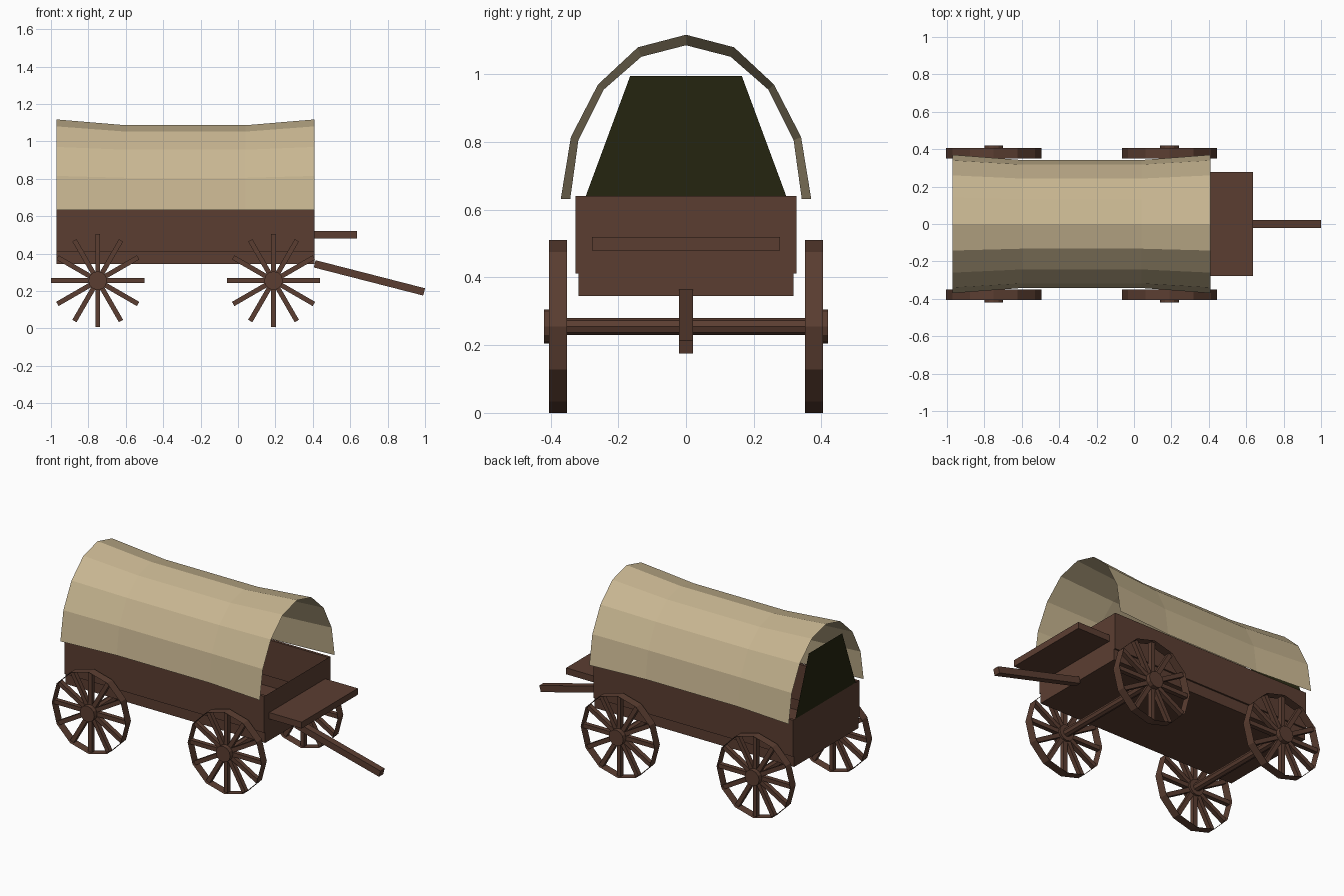
import bpy, bmesh, math
from mathutils import Matrix, Vector

if "Cube" in bpy.data.objects:
    bpy.data.objects.remove(bpy.data.objects["Cube"])


def material(name, rgb):
    m = bpy.data.materials.new(name)
    m.diffuse_color = (*rgb, 1)
    m.use_nodes = True
    m.node_tree.nodes["Principled BSDF"].inputs["Base Color"].default_value = m.diffuse_color
    return m


WOOD = material("dark wood", (0.105, 0.048, 0.031))
CANVAS = material("tan canvas", (0.58, 0.47, 0.285))
SHADOW = material("dark olive cloth", (0.018, 0.018, 0.005))


def finish(name, bm, mat, normals=True):
    if normals:
        bmesh.ops.recalc_face_normals(bm, faces=bm.faces)
    me = bpy.data.meshes.new(name)
    bm.to_mesh(me)
    bm.free()
    me.materials.append(mat)
    ob = bpy.data.objects.new(name, me)
    bpy.context.collection.objects.link(ob)
    return ob


def add_box(bm, lo, hi, mat=Matrix()):
    lo, hi = Vector(lo), Vector(hi)
    m = mat @ Matrix.Translation((lo + hi) / 2) @ Matrix.Diagonal((*(hi - lo), 1))
    return bmesh.ops.create_cube(bm, size=1, matrix=m)


def box(name, lo, hi, mat=Matrix()):
    bm = bmesh.new()
    add_box(bm, lo, hi, mat)
    return finish(name, bm, WOOD)


def add_cyl(bm, sides, r, y0, y1, x=0, z=0, caps=True):
    m = Matrix.Translation((x, (y0 + y1) / 2, z)) @ Matrix.Rotation(math.pi / 2, 4, 'X')
    bmesh.ops.create_cone(bm, cap_ends=caps, segments=sides, radius1=r, radius2=r,
                          depth=y1 - y0, matrix=m)


X0, X1 = -0.97, 0.41

# Open-topped wagon tub
bm = bmesh.new()
add_box(bm, (X0, -0.317, 0.345), (X1, 0.317, 0.64))
top = [f for f in bm.faces if f.calc_center_median().z > 0.63]
bmesh.ops.delete(bm, geom=top, context='FACES_ONLY')
finish("wagon_tub", bm, WOOD, normals=False)

# Side boards
for s, n in ((-1, "right"), (1, "left")):
    ys = sorted((s * 0.31, s * 0.327))
    box("side_board_" + n, (X0, ys[0], 0.412), (X1, ys[1], 0.64))

# Seat and sloping tongue
box("seat", (X1, -0.277, 0.48), (0.635, 0.277, 0.52))
a, b = Vector((X1, 0, 0.345)), Vector((0.995, 0, 0.195))
slope = math.atan2(a.z - b.z, b.x - a.x)
box("tongue", (0, -0.021, -0.02), ((b - a).length, 0.021, 0.02),
    Matrix.Translation(a) @ Matrix.Rotation(slope, 4, 'Y'))

# Wheels: thin rim, spokes to each rim corner, hub
R, CZ = 0.255, 0.255
for wx, end in ((-0.75, "back"), (0.19, "front")):
    for s, side in ((-1, "right"), (1, "left")):
        name = f"{end}_{side}_wheel"
        c = Vector((wx, s * 0.378, CZ))
        bm = bmesh.new()
        m = Matrix.Translation(c) @ Matrix.Rotation(math.pi / 2, 4, 'X')
        bmesh.ops.create_circle(bm, cap_ends=False, segments=12, radius=R,
                                matrix=m @ Matrix.Translation((0, 0, -0.027)))
        ext = bmesh.ops.extrude_edge_only(bm, edges=bm.edges[:])["geom"]
        bmesh.ops.translate(bm, vec=(0, -0.054, 0),
                            verts=[v for v in ext if isinstance(v, bmesh.types.BMVert)])
        finish(name + "_rim", bm, WOOD)
        bm = bmesh.new()
        for i in range(12):
            rot = Matrix.Translation(c) @ Matrix.Rotation(i * math.pi / 6, 4, 'Y')
            add_box(bm, (0.03, -0.014, -0.013), (R - 0.006, 0.014, 0.013), rot)
        finish(name + "_spokes", bm, WOOD)
        bm = bmesh.new()
        y0, y1 = sorted((s * 0.352, s * 0.42))
        add_cyl(bm, 12, 0.05, y0, y1, wx, CZ)
        finish(name + "_hub", bm, WOOD)
    bm = bmesh.new()
    add_cyl(bm, 8, 0.025, -0.36, 0.36, wx, CZ)
    finish(end + "_axle", bm, WOOD)

# Canvas cover: half profiles for the flared ends and the middle, mirrored
END = [(0.37, 0.632), (0.34, 0.815), (0.26, 0.97), (0.142, 1.08), (0, 1.117)]
MID = [(0.342, 0.632), (0.318, 0.805), (0.243, 0.955), (0.132, 1.052), (0, 1.086)]
bm = bmesh.new()
rows = []
for x, half in ((X0, END), (-0.6, MID), (0.04, MID), (X1, END)):
    prof = [(-y, z) for y, z in half] + half[-2::-1]
    rows.append([bm.verts.new((x, y, z)) for y, z in prof])
for r, q in zip(rows, rows[1:]):
    for i in range(len(r) - 1):
        bm.faces.new((r[i], q[i], q[i + 1], r[i + 1]))
finish("canvas_cover", bm, CANVAS, normals=False)

# Dark cloth closing the back
bm = bmesh.new()
bm.faces.new([bm.verts.new((X0 + 0.005, y, z)) for y, z in
              ((0.30, 0.63), (-0.30, 0.63), (-0.165, 0.995), (0.165, 0.995))])
finish("back_curtain", bm, SHADOW, normals=False)
